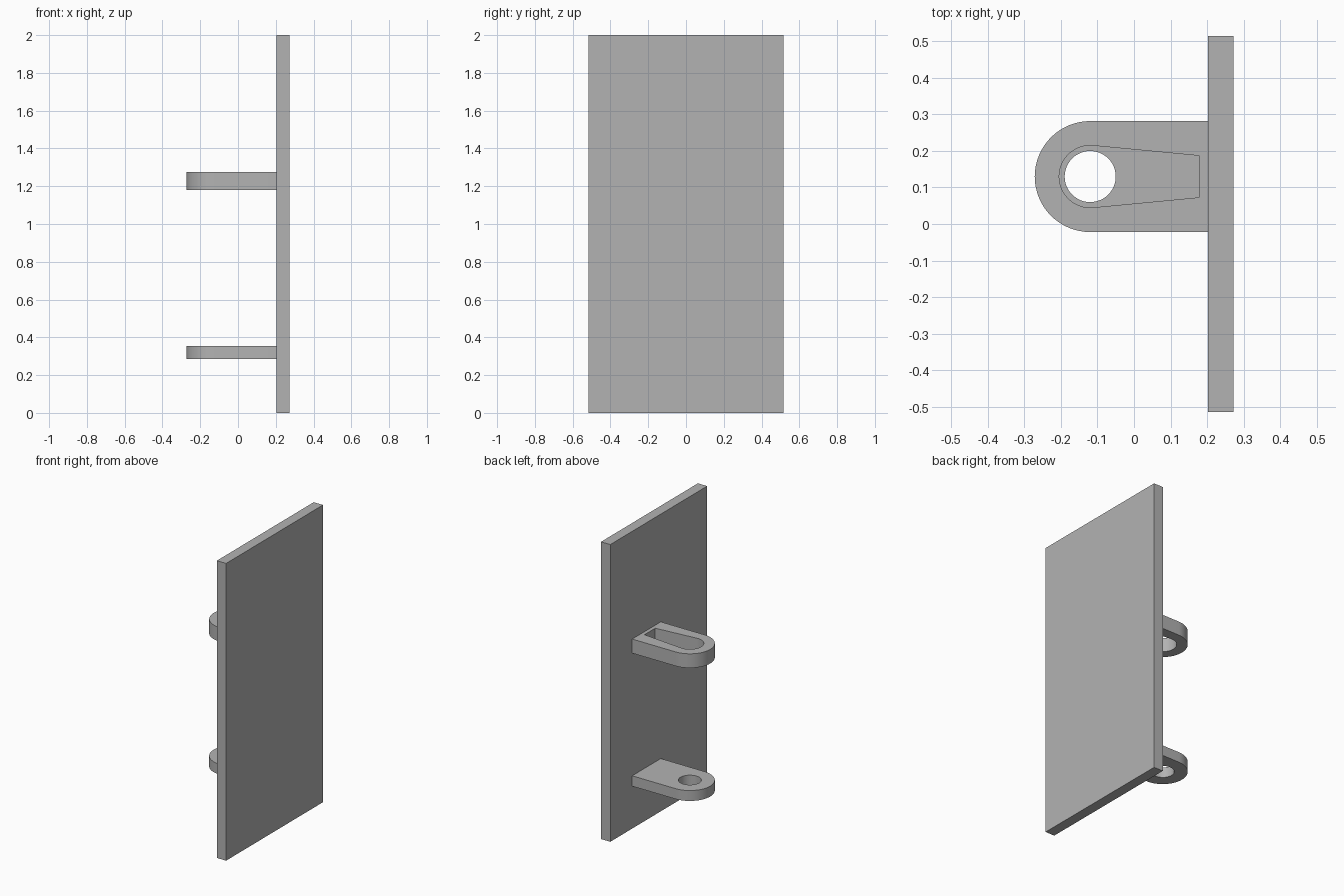
import bpy
import bmesh
from math import cos, sin, pi, asin, radians

cube = bpy.data.objects.get("Cube")
if cube:
    bpy.data.objects.remove(cube, do_unlink=True)

grey = bpy.data.materials.new("plain grey")
grey.use_nodes = True
grey.diffuse_color = (0.45, 0.45, 0.45, 1)
grey.node_tree.nodes["Principled BSDF"].inputs["Base Color"].default_value = (0.45, 0.45, 0.45, 1)

PLATE_X, PLATE_END, HALF_DEPTH = 0.203, 0.272, 0.515
CX, CY = -0.12, 0.13          # pin axis shared by both lugs
LUG_R, HOLE_R, SLOT_R = 0.152, 0.07, 0.085


def arc(radius, start, end, steps):
    """Points on an arc around the pin axis."""
    angles = [start + (end - start) * i / steps for i in range(steps + 1)]
    return [(CX + radius * cos(a), CY + radius * sin(a)) for a in angles]


def prism(name, loops, z0, z1):
    """Extrude an outline, with any further loops left as openings."""
    bm = bmesh.new()
    edges = []
    for loop in loops:
        verts = [bm.verts.new((x, y, z0)) for x, y in loop]
        edges += [bm.edges.new((v, verts[i - 1])) for i, v in enumerate(verts)]
    bmesh.ops.triangle_fill(bm, use_beauty=True, edges=edges, normal=(0, 0, 1))
    extruded = bmesh.ops.extrude_face_region(bm, geom=bm.faces[:], use_keep_orig=True)
    moved = [g for g in extruded["geom"] if isinstance(g, bmesh.types.BMVert)]
    bmesh.ops.translate(bm, verts=moved, vec=(0, 0, z1 - z0))
    bmesh.ops.recalc_face_normals(bm, faces=bm.faces[:])
    mesh = bpy.data.meshes.new(name)
    bm.to_mesh(mesh)
    bm.free()
    mesh.materials.append(grey)
    obj = bpy.data.objects.new(name, mesh)
    bpy.context.collection.objects.link(obj)
    bpy.ops.object.select_all(action='DESELECT')
    obj.select_set(True)
    bpy.context.view_layer.objects.active = obj
    bpy.ops.object.shade_smooth_by_angle(angle=radians(30))
    return obj


# Upright panel
prism("back_plate", [[(PLATE_X, -HALF_DEPTH), (PLATE_END, -HALF_DEPTH),
                      (PLATE_END, HALF_DEPTH), (PLATE_X, HALF_DEPTH)]], 0, 2)

# Rounded lug outline, running into the panel
outline = arc(LUG_R, pi / 2, 3 * pi / 2, 32) + [(PLATE_X, CY - LUG_R), (PLATE_X, CY + LUG_R)]

# Lower lug with a round pin hole
hole = arc(HOLE_R, 0, 2 * pi, 48)[:-1]
prism("lower_lug", [outline, hole], 0.285, 0.355)

# Upper lug with a tapering slot whose sides run tangent to its round end
SLOT_END, SLOT_HALF = 0.178, 0.057
lean = asin((SLOT_R - SLOT_HALF) / (SLOT_END - CX))
slot = arc(SLOT_R, pi / 2 - lean, 3 * pi / 2 + lean, 32)
slot += [(SLOT_END, CY - SLOT_HALF), (SLOT_END, CY + SLOT_HALF)]
prism("upper_lug", [outline, slot], 1.18, 1.275)
